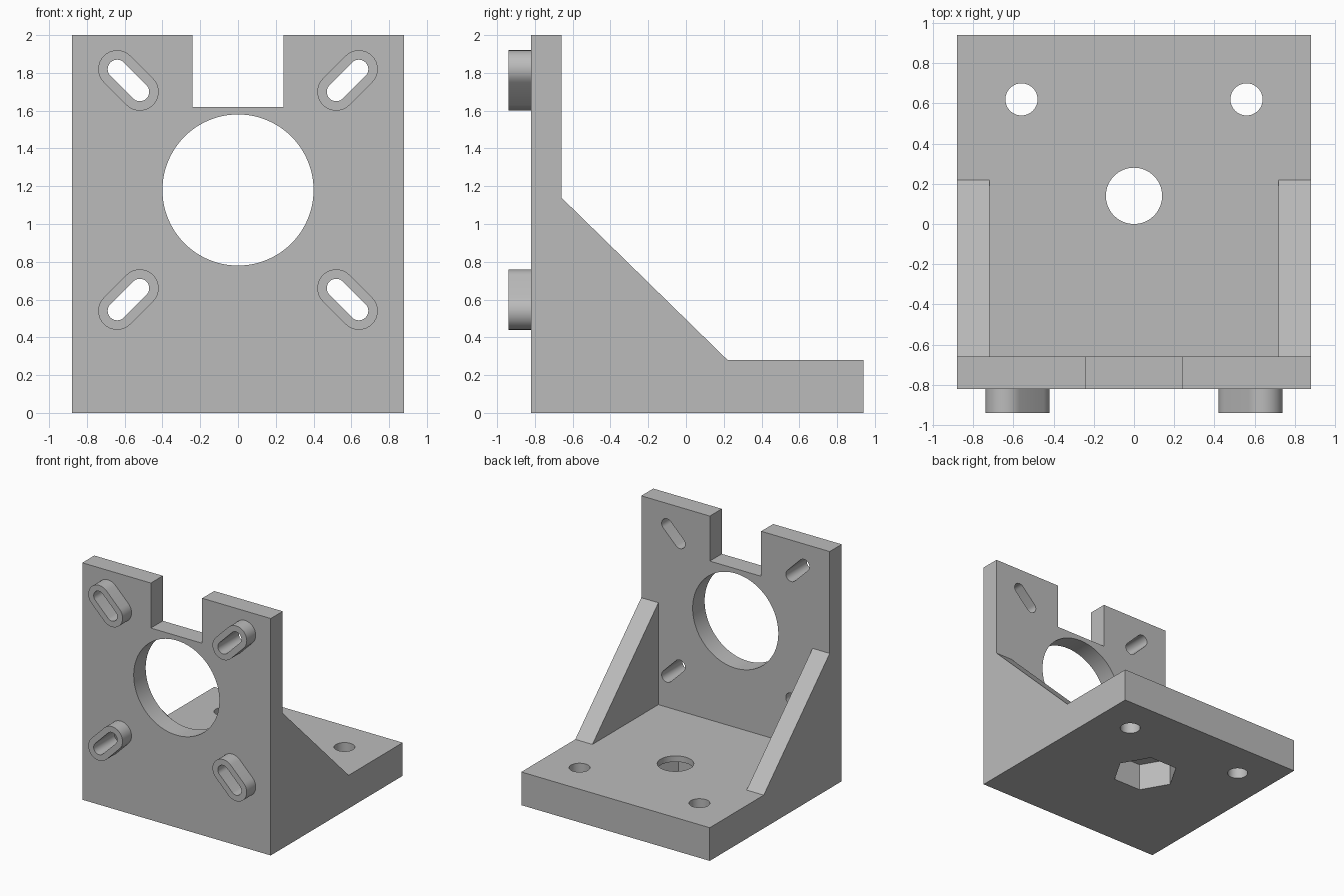
import bpy
import bmesh
from math import cos, sin, pi, radians
from mathutils import Vector

old = bpy.data.objects.get("Cube")
if old:
    bpy.data.objects.remove(old, do_unlink=True)

grey = bpy.data.materials.new("plain grey")
grey.use_nodes = True
COLOR = (0.5, 0.5, 0.5, 1)
grey.diffuse_color = COLOR
grey.node_tree.nodes["Principled BSDF"].inputs["Base Color"].default_value = COLOR

# Places a profile point (u, v) at depth w along the extrusion axis
PLACE = {
    "x": lambda u, v, w: (w, u, v),
    "y": lambda u, v, w: (u, w, v),
    "z": lambda u, v, w: (u, v, w),
}


def prism(name, outline, axis, start, end):
    bm = bmesh.new()
    place = PLACE[axis]
    face = bm.faces.new([bm.verts.new(place(u, v, start)) for u, v in outline])
    made = bmesh.ops.extrude_face_region(bm, geom=[face])["geom"]
    moved = [g for g in made if isinstance(g, bmesh.types.BMVert)]
    bmesh.ops.translate(bm, verts=moved, vec=Vector(place(0, 0, end - start)))
    bmesh.ops.recalc_face_normals(bm, faces=bm.faces)
    mesh = bpy.data.meshes.new(name)
    bm.to_mesh(mesh)
    bm.free()
    mesh.materials.append(grey)
    obj = bpy.data.objects.new(name, mesh)
    bpy.context.collection.objects.link(obj)
    return obj


def rectangle(u0, u1, v0, v1):
    return [(u0, v0), (u1, v0), (u1, v1), (u0, v1)]


def circle(u, v, r, sides=64):
    return [(u + r * cos(2 * pi * i / sides), v + r * sin(2 * pi * i / sides))
            for i in range(sides)]


def slot(u, v, half, r, angle, steps=16):
    # Rounded slot: two half circles joined by straight sides
    points = []
    for end in (0, pi):
        cu, cv = u + half * cos(angle + end), v + half * sin(angle + end)
        for i in range(steps + 1):
            a = angle + end - pi / 2 + pi * i / steps
            points.append((cu + r * cos(a), cv + r * sin(a)))
    return points


def combine(target, tool, operation):
    tool.hide_render = True
    mod = target.modifiers.new(tool.name, "BOOLEAN")
    mod.operation = operation
    mod.solver = "EXACT"
    mod.object = tool
    bpy.context.view_layer.objects.active = target
    bpy.ops.object.modifier_apply(modifier=mod.name)
    bpy.data.objects.remove(tool, do_unlink=True)


def cut(target, *args):
    combine(target, prism("cutter", *args), "DIFFERENCE")


# Bracket body: side profile, hollowed between the two gussets
side = [(-0.82, 0), (0.94, 0), (0.94, 0.28), (0.22, 0.28),
        (-0.66, 1.14), (-0.66, 2), (-0.82, 2)]
bracket = prism("motor_bracket", side, "x", -0.88, 0.88)
cut(bracket, rectangle(-0.72, 0.72, -0.66, 1.2), "z", 0.28, 1.5)

# Wall: top notch and large round opening
cut(bracket, rectangle(-0.24, 0.24, 1.62, 2.2), "y", -1.1, -0.4)
cut(bracket, circle(0, 1.18, 0.4, 96), "y", -1.1, -0.4)

# Four slotted bosses pointing towards the opening
HALF = 0.06 * 2 ** 0.5
for sx in (-1, 1):
    for sz in (-1, 1):
        u, v, angle = sx * 0.58, 1.18 + sz * 0.58, sx * sz * pi / 4
        boss = prism("slot_boss", slot(u, v, HALF, 0.1, angle), "y", -0.94, -0.78)
        combine(bracket, boss, "UNION")
        cut(bracket, slot(u, v, HALF, 0.05, angle), "y", -1.1, -0.4)

# Base: two screw holes, centre bore and hexagonal nut pocket underneath
for sx in (-1, 1):
    cut(bracket, circle(sx * 0.56, 0.62, 0.08, 48), "z", -0.1, 0.5)
cut(bracket, circle(0, 0.14, 0.14), "z", -0.1, 0.5)
cut(bracket, circle(0, 0.14, 0.26, 6), "z", -0.1, 0.23)

# Smooth round walls, crisp edges
bpy.ops.object.select_all(action="DESELECT")
bracket.select_set(True)
bpy.context.view_layer.objects.active = bracket
bpy.ops.object.shade_smooth_by_angle(angle=radians(30))
